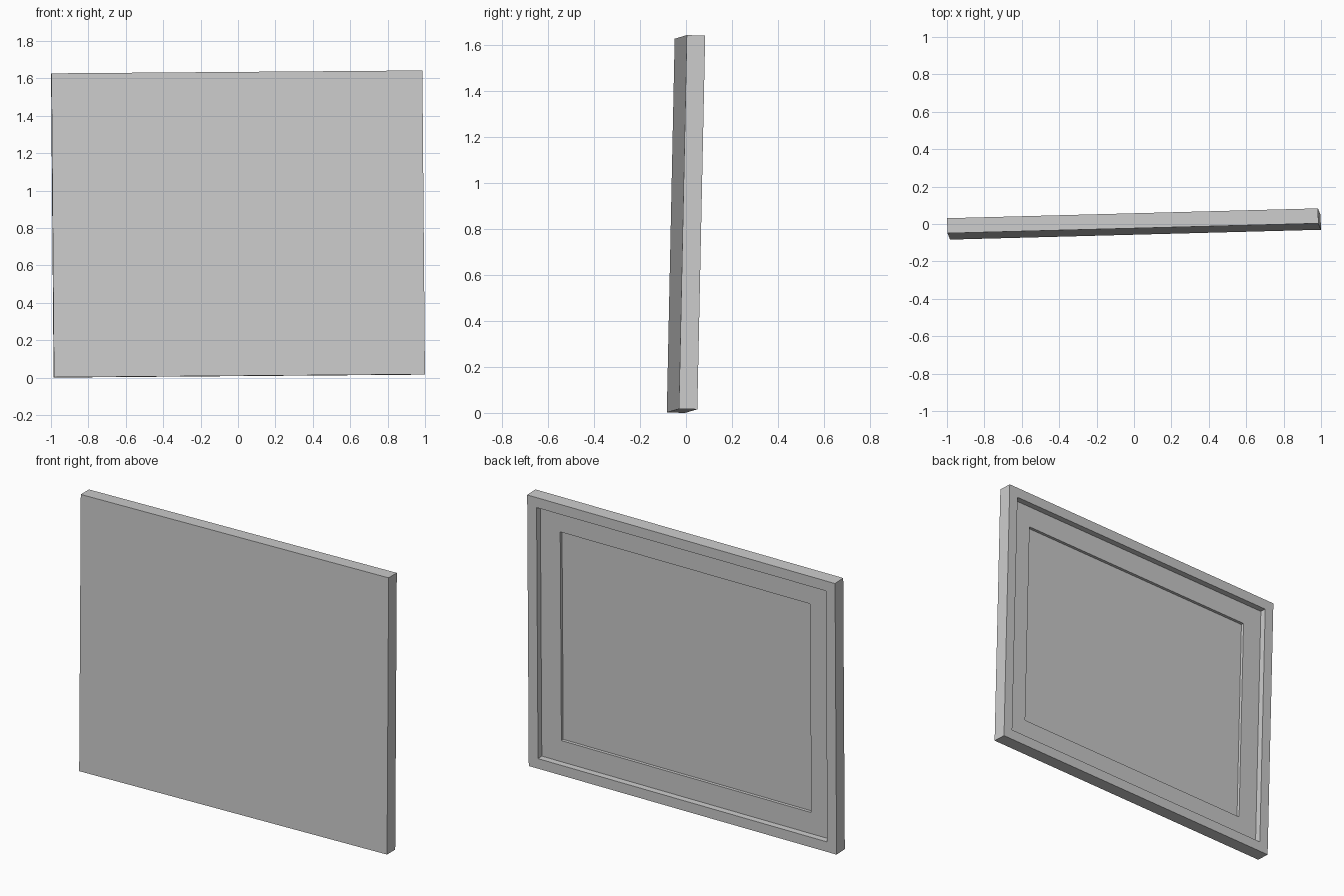
import bpy, bmesh
from math import radians
from mathutils import Euler, Matrix, Vector

cube = bpy.data.objects.get("Cube")
if cube:
    bpy.data.objects.remove(cube, do_unlink=True)

WIDTH, THICKNESS, HEIGHT = 1.984, 0.08, 1.625
# (border width, recess depth) of each step cut into the back
STEPS = [(0.06, 0.037), (0.127, 0.018)]

grey = bpy.data.materials.new("plain_grey")
grey.use_nodes = True
colour = (0.604, 0.604, 0.604, 1)
grey.diffuse_color = colour
grey.node_tree.nodes["Principled BSDF"].inputs["Base Color"].default_value = colour

# Flat slab
bm = bmesh.new()
bmesh.ops.create_cube(bm, size=1)
bmesh.ops.scale(bm, vec=(WIDTH, THICKNESS, HEIGHT), verts=bm.verts)
bm.normal_update()

# Two nested rectangular recesses in the back
floor = max(bm.faces, key=lambda f: f.calc_center_median().y)
for border, depth in STEPS:
    bmesh.ops.inset_individual(bm, faces=[floor], thickness=border, use_even_offset=True)
    floor = bmesh.ops.extrude_discrete_faces(bm, faces=[floor])["faces"][0]
    bmesh.ops.translate(bm, vec=(0, -depth, 0), verts=floor.verts)
    bm.normal_update()
bmesh.ops.recalc_face_normals(bm, faces=bm.faces)

# Slight lean and twist, then centre it and stand it on the ground
tilt = Euler((radians(-1.22), radians(-0.45), radians(1.52))).to_matrix().to_4x4()
bm.transform(tilt)
axes = [[v.co[i] for v in bm.verts] for i in range(3)]
low = Vector([min(a) for a in axes])
high = Vector([max(a) for a in axes])
mid = (low + high) / 2
bm.transform(Matrix.Translation((-mid.x, -mid.y, -low.z)))

mesh = bpy.data.meshes.new("frame_panel")
bm.to_mesh(mesh)
bm.free()
mesh.materials.append(grey)
panel = bpy.data.objects.new("frame_panel", mesh)
bpy.context.collection.objects.link(panel)
